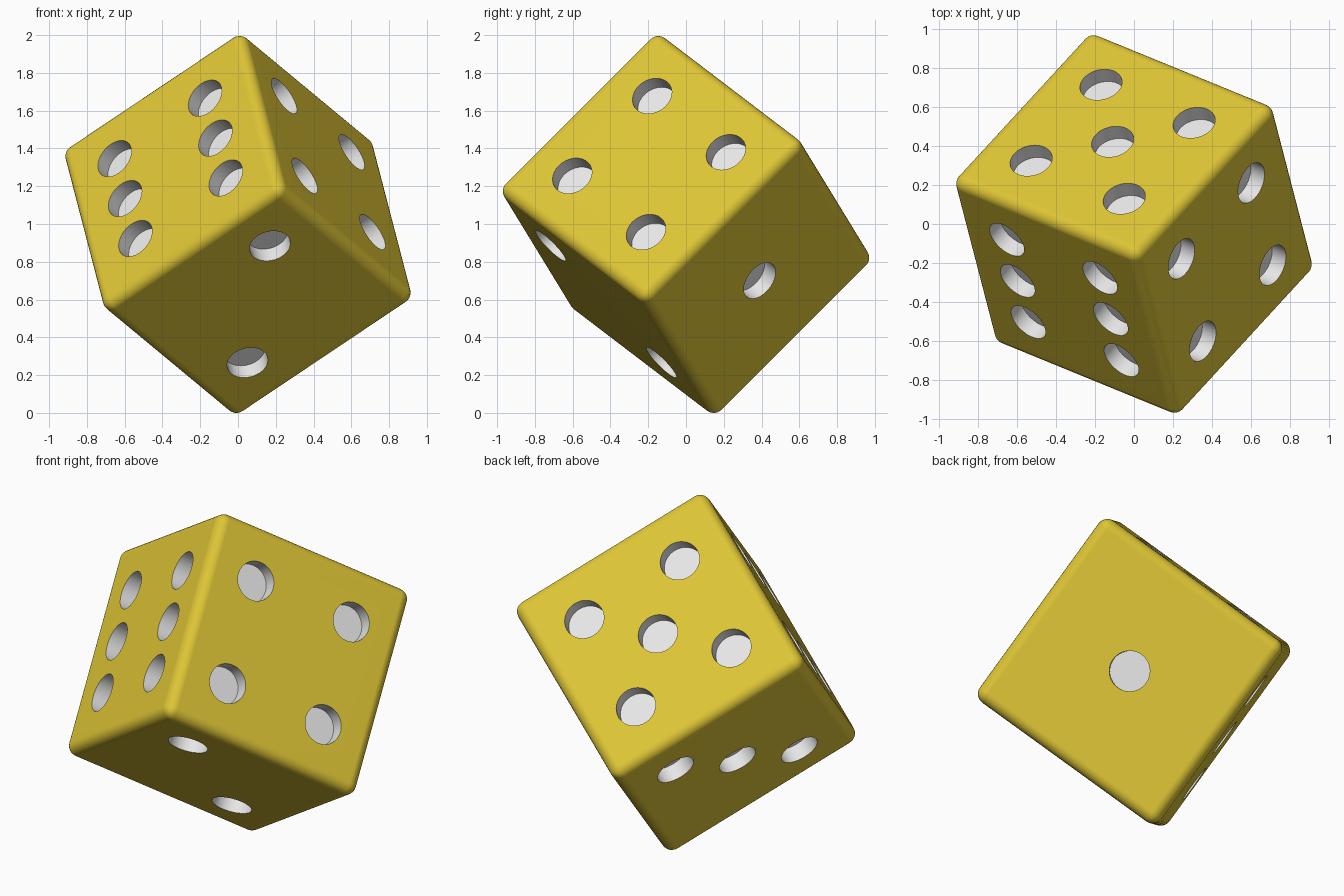
import bpy, bmesh, math
from mathutils import Matrix, Vector

if "Cube" in bpy.data.objects:
    bpy.data.objects.remove(bpy.data.objects["Cube"])

A = 0.608          # half side of the cube
R = 0.06           # edge rounding
P = A / 2          # pip offset from face centre
PIP_R, DEPTH = 0.11, 0.09

# tilted cube axes
u = Vector((-.787, .322, -.527)).normalized()
v = Vector((.186, -.700, -.694))
v = (v - u * v.dot(u)).normalized()
w = u.cross(v)
if w.z > 0:
    w = -w


def material(name, rgb):
    m = bpy.data.materials.new(name)
    m.diffuse_color = (*rgb, 1)
    m.use_nodes = True
    m.node_tree.nodes["Principled BSDF"].inputs["Base Color"].default_value = m.diffuse_color
    return m


yellow = material("mustard yellow", (.73, .56, .036))
white = material("pip white", (.8, .8, .8))


def mesh_object(name, bm, mats):
    me = bpy.data.meshes.new(name)
    bm.to_mesh(me)
    bm.free()
    for m in mats:
        me.materials.append(m)
    ob = bpy.data.objects.new(name, me)
    bpy.context.collection.objects.link(ob)
    return ob


# cube body in tilted axes
bm = bmesh.new()
bmesh.ops.create_cube(bm, size=2 * A)
rot = Matrix((u, v, w)).transposed().to_4x4()
bmesh.ops.transform(bm, matrix=rot, verts=bm.verts)
bmesh.ops.recalc_face_normals(bm, faces=bm.faces)
bmesh.ops.bevel(bm, geom=bm.edges[:], offset=R, segments=6, profile=0.5, affect='EDGES')
zmin = min(p.co.z for p in bm.verts)
body = mesh_object("die_body", bm, [yellow, white])

# pip layouts: (outward normal, first axis, second axis, positions)
corners = [(-1, -1), (-1, 1), (1, -1), (1, 1)]
faces = [
    (w, u, v, [(0, 0)]),
    (v, u, w, [(-1, -1), (1, 1)]),
    (u, v, w, [(-1, 1), (0, 0), (1, -1)]),
    (-u, v, w, corners),
    (-v, u, w, corners + [(0, 0)]),
    (-w, u, v, [(i, j) for i in (-1, 1) for j in (-1, 0, 1)]),
]

# pip cutters, sunk by DEPTH into each face
bm = bmesh.new()
for n, a, b, spots in faces:
    turn = n.to_track_quat('Z', 'Y').to_matrix().to_4x4()
    for i, j in spots:
        loc = n * A + a * (i * P) + b * (j * P)
        bmesh.ops.create_cone(bm, cap_ends=True, segments=48, radius1=PIP_R, radius2=PIP_R,
                              depth=2 * DEPTH, matrix=Matrix.Translation(loc) @ turn)
for f in bm.faces:
    f.material_index = 1
cutter = mesh_object("pip_cutter", bm, [yellow, white])
cutter.hide_render = True
cutter.hide_set(True)

# cut the pips
cut = body.modifiers.new("pips", 'BOOLEAN')
cut.operation = 'DIFFERENCE'
cut.object = cutter
cut.solver = 'EXACT'
bpy.context.view_layer.objects.active = body
body.select_set(True)
bpy.ops.object.modifier_apply(modifier=cut.name)
bpy.data.objects.remove(cutter, do_unlink=True)

# smooth edges, crisp pip rims, stand on the ground
bpy.ops.object.shade_smooth_by_angle(angle=math.radians(35))
wn = body.modifiers.new("flat faces", 'WEIGHTED_NORMAL')
wn.keep_sharp = True
body.location.z = -zmin
